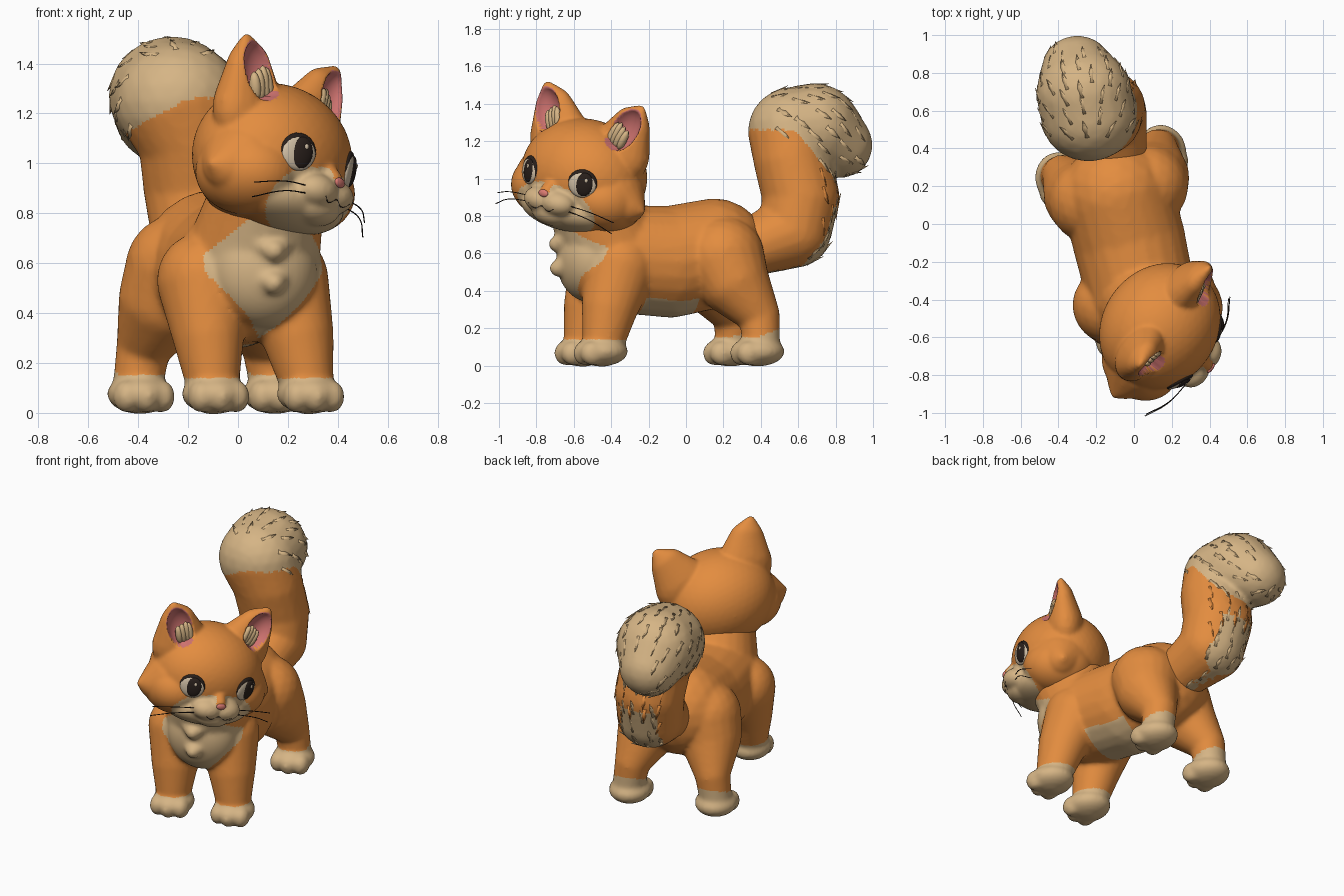
import bpy, bmesh, random
from math import radians, sqrt
from mathutils import Matrix, Vector
from mathutils.bvhtree import BVHTree

random.seed(4)
cube = bpy.data.objects.get("Cube")
if cube:
    bpy.data.objects.remove(cube)


def material(name, rgb):
    m = bpy.data.materials.new(name)
    m.use_nodes = True
    m.diffuse_color = (*rgb, 1)
    m.node_tree.nodes["Principled BSDF"].inputs["Base Color"].default_value = (*rgb, 1)
    return m


ORANGE = material("orange fur", (0.77, 0.265, 0.05))
CREAM = material("cream fur", (0.67, 0.46, 0.235))
PINK = material("ear pink", (0.62, 0.17, 0.16))
NOSE = material("nose pink", (0.72, 0.2, 0.17))
DARK = material("dark brown", (0.022, 0.014, 0.011))
WHITE = material("eye white", (0.66, 0.54, 0.39))

# Placement of the body and of the turned, tilted head
BODY = Matrix.Translation((-0.01, -0.11, 0)) @ Matrix.Rotation(radians(15), 4, 'Z')
HEAD = (Matrix.Translation((0.145, -0.55, 1.02)) @ Matrix.Rotation(radians(54.5), 4, 'Z')
        @ Matrix.Rotation(radians(12), 4, 'Y'))
WORLD = Matrix.Identity(4)


def ellipsoid(bm, centre, radii, rot=WORLD, detail=4):
    mat = Matrix.Translation(centre) @ rot @ Matrix.Diagonal((*radii, 1))
    bmesh.ops.create_icosphere(bm, subdivisions=detail, radius=1, matrix=mat)


def chain(bm, points, scale=(1, 1, 1), steps=8):
    """Tapering limb through (x, y, z, radius) points."""
    for a, b in zip(points, points[1:]):
        for i in range(steps + 1):
            p = Vector(a).lerp(Vector(b), i / steps)
            ellipsoid(bm, p[:3], [p[3] * s for s in scale], detail=3)


def make(name, bm, frame, mats):
    me = bpy.data.meshes.new(name)
    bm.to_mesh(me)
    bm.free()
    ob = bpy.data.objects.new(name, me)
    bpy.context.collection.objects.link(ob)
    ob.matrix_world = frame
    for m in mats:
        me.materials.append(m)
    for p in me.polygons:
        p.use_smooth = True
    return ob


def sculpt(name, bm, frame, mats, voxel, smoothing):
    """Fuse overlapping forms into one smooth skin."""
    ob = make(name, bm, frame, [])
    r = ob.modifiers.new("fuse", 'REMESH')
    r.mode, r.voxel_size = 'VOXEL', voxel
    s = ob.modifiers.new("soften", 'SMOOTH')
    s.factor, s.iterations = 0.5, smoothing
    dg = bpy.context.evaluated_depsgraph_get()
    ob.data = bpy.data.meshes.new_from_object(ob.evaluated_get(dg))
    ob.modifiers.clear()
    for m in mats:
        ob.data.materials.append(m)
    return ob


def paint(ob, rule):
    for p in ob.data.polygons:
        p.material_index = int(rule(p.center, p.normal))
        p.use_smooth = True


def strand(name, points, radius, mat):
    cu = bpy.data.curves.new(name, 'CURVE')
    cu.dimensions, cu.bevel_depth, cu.bevel_resolution = '3D', radius, 1
    sp = cu.splines.new('BEZIER')
    sp.bezier_points.add(len(points) - 1)
    for bp, p in zip(sp.bezier_points, points):
        bp.co = p
        bp.handle_left_type = bp.handle_right_type = 'AUTO'
    cu.materials.append(mat)
    ob = bpy.data.objects.new(name, cu)
    bpy.context.collection.objects.link(ob)
    ob.matrix_world = HEAD


# Body: torso, neck, chest ruff, legs and paws
bm = bmesh.new()
chain(bm, [(-0.01, 0.27, 0.6, 0.295), (-0.01, 0.03, 0.555, 0.3), (-0.02, -0.26, 0.57, 0.29)])
chain(bm, [(-0.01, -0.28, 0.6, 0.275), (0.02, -0.42, 0.86, 0.23)])
ellipsoid(bm, (0, -0.42, 0.57), (0.22, 0.175, 0.23))
for z, w, y in ((0.68, 0.19, -0.6), (0.55, 0.15, -0.595)):
    chain(bm, [(-w, -0.44, z + 0.07, 0.03), (0, y, z - 0.03, 0.045),
               (w, -0.44, z + 0.07, 0.03)])
for s in (-1, 1):
    chain(bm, [(s * 0.165 - 0.045, -0.28, 0.53, 0.195), (s * 0.185 - 0.022, -0.35, 0.32, 0.153),
               (s * 0.197 - 0.003, -0.4, 0.1, 0.108)], (0.95, 1, 1))
    chain(bm, [(s * 0.155, 0.28, 0.58, 0.22), (s * 0.2, 0.32, 0.46, 0.193),
               (s * 0.26, 0.45, 0.27, 0.11), (s * 0.285, 0.455, 0.1, 0.1)])
    for x, y in ((0.197, -0.41), (0.28, 0.435)):
        ellipsoid(bm, (s * x, y, 0.076), (0.13, 0.145, 0.08))
        for t in (-1, 0, 1):
            ellipsoid(bm, (s * x + t * 0.072, y - 0.085 + abs(t) * 0.02, 0.066),
                      (0.053, 0.066, 0.066))
body = sculpt("body", bm, BODY, [ORANGE, CREAM], 0.013, 8)


def body_rule(c, n):
    paw = c.z < 0.14 + (c.y > 0) * (0.015 + max(0, c.y - 0.42) * 0.35)
    bib = c.y < -0.3 and 0.3 < c.z < 0.85 and abs(c.x) < min(0.25, (c.z - 0.3) * 0.95, 0.88 - c.z)
    belly = n.z < -0.4 and c.z < 0.4 and abs(c.x) < 0.2 and -0.16 < c.y < 0.14
    return paw or bib or belly


paint(body, body_rule)

# Tail: bushy curl with a pale tip
bm = bmesh.new()
chain(bm, [(-0.1, 0.37, 0.64, 0.16), (-0.14, 0.58, 0.72, 0.198), (-0.16, 0.615, 0.9, 0.208),
           (-0.18, 0.57, 1.1, 0.21), (-0.24, 0.57, 1.25, 0.24), (-0.265, 0.69, 1.27, 0.24),
           (-0.3, 0.82, 1.18, 0.178)], (1.06, 1, 1))
tail = sculpt("tail", bm, WORLD, [ORANGE, CREAM], 0.014, 6)
UNDER = Vector((-0.1, 0.75, -0.6)).normalized()


def tail_rule(c, n):
    tip = c.z + max(0, c.y - 0.58) * 1.2 > 1.26 + 0.55 * min(0, c.x + 0.2)
    return tip or (c.z < 0.85 and n.dot(UNDER) > 0.75)


paint(tail, tail_rule)


# Flat fur tufts lying along the tail, evenly spread
def tufts(name, faces, spacing, flow, mat):
    bm = bmesh.new()
    spots = []
    for p in random.sample(faces, len(faces)):
        if any((p.center - q).length < spacing for q in spots):
            continue
        spots.append(p.center.copy())
        along = (flow - p.normal * flow.dot(p.normal)).normalized()
        aim = (along + p.normal * 0.13).normalized()
        out = (p.normal - aim * p.normal.dot(aim)).normalized()
        turn = Matrix((out.cross(aim), out * 0.5, aim)).transposed().to_4x4()
        bmesh.ops.create_cone(bm, cap_ends=True, segments=6, radius1=0.03, radius2=0.001, depth=0.1,
                              matrix=Matrix.Translation(p.center + aim * 0.03 - out * 0.01) @ turn)
    make(name, bm, WORLD, [mat])


faces = list(tail.data.polygons)
tufts("tail_tip_tufts", [p for p in faces if p.material_index and p.center.z > 1.0
                         and p.normal.y > -0.5 and p.center.y < 0.92], 0.085, UNDER, CREAM)
tufts("tail_under_tufts", [p for p in faces if p.material_index and p.center.z < 0.85],
      0.08, Vector((0, 0.4, 1)), CREAM)
tufts("tail_back_tufts", [p for p in faces if not p.material_index and p.normal.y > 0.6
                          and 0.75 < p.center.z < 1.05], 0.09, Vector((0, 0.3, -1)), ORANGE)

# Head: skull, jaw, cheeks, muzzle and ears
bm = bmesh.new()
ellipsoid(bm, (0, 0.01, 0), (0.355, 0.305, 0.3))
ellipsoid(bm, (0, -0.09, -0.185), (0.28, 0.2, 0.118))
ellipsoid(bm, (0, -0.23, -0.2), (0.12, 0.09, 0.075))
chain(bm, [(0, -0.22, -0.02, 0.05), (0, -0.3, -0.09, 0.042)])
dents = []
for s in (-1, 1):
    ellipsoid(bm, (s * 0.2, -0.02, -0.1), (0.19, 0.215, 0.17))
    chain(bm, [(s * 0.2, -0.01, -0.07, 0.19), (s * 0.32, -0.01, -0.1, 0.1),
               (s * 0.415, -0.005, -0.11, 0.022)])
    ellipsoid(bm, (s * 0.055, -0.265, -0.145), (0.1, 0.085, 0.07))
    chain(bm, [(s * 0.2, 0.015, 0.16, 0.18), (s * 0.255, -0.005, 0.31, 0.115),
               (s * 0.308, -0.02, 0.41, 0.036)], (1, 0.65, 1))
    dents.append(Matrix.Translation((s * 0.262, -0.08, 0.305))
                 @ Matrix.Rotation(radians(24 * s), 4, 'Y') @ Matrix.Diagonal((0.082, 0.08, 0.13, 1)))
head = sculpt("head", bm, HEAD, [ORANGE, CREAM, PINK], 0.0105, 8)

# Hollow the ears
inverses = [d.inverted() for d in dents]
for v in head.data.vertices:
    for d, inv in zip(dents, inverses):
        q = inv @ v.co
        if q.length < 1:
            q.y = sqrt(1 - q.x ** 2 - q.z ** 2)
            v.co = d @ q


def head_rule(c, n):
    for inv in inverses:
        q = inv @ c
        if q.length < 1.06 and q.x ** 2 + q.z ** 2 < 0.95:
            return 2
    m = Vector((c.x / 0.27, (c.y + 0.27) / 0.25, (c.z + 0.2) / 0.155))
    bridge = abs(c.x) < 0.03 and c.z > -0.09
    return m.length < 1 and not bridge


paint(head, head_rule)
skin = BVHTree.FromPolygons([v.co for v in head.data.vertices],
                            [p.vertices[:] for p in head.data.polygons])


def on_face(x, z):
    hit, normal, *_ = skin.ray_cast(Vector((x, -1, z)), Vector((0, 1, 0)))
    return hit, normal


# Eyes as layered discs on the face, ear fluff and whiskers
for s, side in ((-1, "right"), (1, "left")):
    hit, normal = on_face(s * 0.18, -0.015)
    turn = normal.to_track_quat('Z', 'Y').to_matrix().to_4x4()
    layers = (("eye_rim", DARK, (0, 0.007, -0.008), (0.079, 0.074, 0.019)),
              ("eye_white", WHITE, (0, 0, -0.006), (0.076, 0.072, 0.021)),
              ("pupil", DARK, (0.01, 0.002, 0.003), (0.049, 0.064, 0.018)),
              ("glint", WHITE, (0.02, 0.027, 0.016), (0.01, 0.012, 0.007)))
    for name, mat, offset, radii in layers:
        bm = bmesh.new()
        ellipsoid(bm, offset, radii, detail=3)
        make(side + "_" + name, bm, HEAD @ Matrix.Translation(hit) @ turn, [mat])
    bm = bmesh.new()
    for i in range(4):
        ellipsoid(bm, (s * (0.178 + 0.023 * i), -0.055 + 0.004 * i, 0.262 - 0.01 * abs(i - 1)),
                  (0.022, 0.024, 0.085 - 0.008 * i), Matrix.Rotation(radians(s * 20), 4, 'Y'), 2)
    make(side + "_ear_fluff", bm, HEAD, [CREAM])
    for i in range(2):
        strand(side + "_whisker", [(s * 0.13, -0.28, -0.14 - 0.03 * i),
                                   (s * 0.27, -0.26, -0.15 - 0.04 * i),
                                   (s * 0.39, -0.2, -0.18 - 0.06 * i)], 0.0025, DARK)

# Nose and mouth
hit, normal = on_face(0, -0.1)
bm = bmesh.new()
ellipsoid(bm, hit, (0.031, 0.012, 0.02), detail=3)
make("nose", bm, HEAD, [NOSE])
strand("mouth", [on_face(x, z)[0] for x, z in ((-0.085, -0.17), (-0.045, -0.19), (0, -0.17),
                                               (0.045, -0.19), (0.085, -0.17))], 0.0025, DARK)
